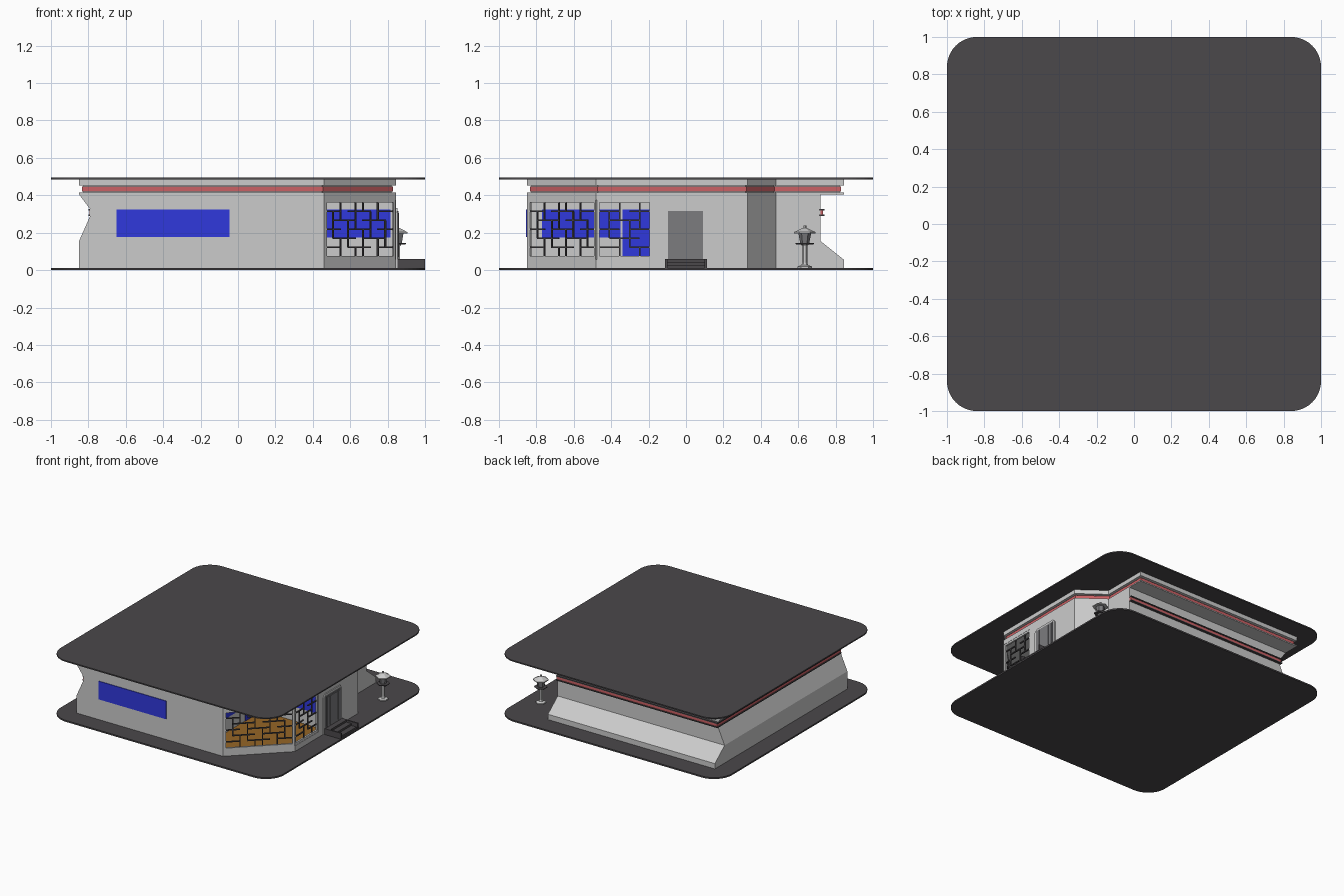
import bpy, bmesh, math
from mathutils import Matrix, Vector

if "Cube" in bpy.data.objects:
    bpy.data.objects.remove(bpy.data.objects["Cube"])


def material(name, r, g, b):
    m = bpy.data.materials.new(name)
    m.diffuse_color = (r, g, b, 1)
    m.use_nodes = True
    m.node_tree.nodes["Principled BSDF"].inputs["Base Color"].default_value = m.diffuse_color
    return m


DARK = material("dark_slate", 0.07, 0.065, 0.07)
RED = material("red_trim", 0.6, 0.12, 0.13)
BLUE = material("blue_glass", 0.03, 0.04, 0.72)
WOOD = material("wood_floor", 0.3, 0.13, 0.02)
DOOR = material("door_grey", 0.2, 0.2, 0.21)


def finish(name, bm, mat=None, loc=(0, 0, 0), rot=0):
    bmesh.ops.recalc_face_normals(bm, faces=bm.faces)
    me = bpy.data.meshes.new(name)
    bm.to_mesh(me)
    bm.free()
    ob = bpy.data.objects.new(name, me)
    bpy.context.collection.objects.link(ob)
    ob.location, ob.rotation_euler = loc, (0, 0, rot)
    if mat:
        me.materials.append(mat)
    return ob


def loft(name, rings, mat=None):
    """Closed solid through rings of (x, y, z) points."""
    bm = bmesh.new()
    vs = [[bm.verts.new(p) for p in r] for r in rings]
    n = len(rings[0])
    for a, b in zip(vs, vs[1:]):
        for i in range(n):
            j = (i + 1) % n
            if len({tuple(v.co) for v in (a[i], a[j], b[j], b[i])}) == 4:
                bm.faces.new((a[i], a[j], b[j], b[i]))
            else:
                bm.faces.new((a[i], a[j], b[j], b[i]))
    bm.faces.new(vs[0][::-1])
    bm.faces.new(vs[-1])
    bmesh.ops.remove_doubles(bm, verts=bm.verts, dist=1e-5)
    return finish(name, bm, mat)


def prism(name, pts, z0, z1, mat=None):
    return loft(name, [[(x, y, z) for x, y in pts] for z in (z0, z1)], mat)


def boxes(name, spans, mat=None, loc=(0, 0, 0), rot=0):
    """Boxes given as (x0, x1, y0, y1, z0, z1), joined in one object."""
    bm = bmesh.new()
    for x0, x1, y0, y1, z0, z1 in spans:
        m = (Matrix.Translation(((x0 + x1) / 2, (y0 + y1) / 2, (z0 + z1) / 2))
             @ Matrix.Diagonal((x1 - x0, y1 - y0, z1 - z0, 1)))
        bmesh.ops.create_cube(bm, size=1, matrix=m)
    return finish(name, bm, mat, loc, rot)


def inset(pts, d):
    """Move a counter-clockwise outline inward by d."""
    out = []
    for i, p in enumerate(pts):
        p = Vector(p)
        e1 = (p - Vector(pts[i - 1])).normalized()
        e2 = (Vector(pts[(i + 1) % len(pts)]) - p).normalized()
        n1, n2 = Vector((-e1.y, e1.x)), Vector((-e2.y, e2.x))
        out.append(tuple(p + (n1 + n2) * d / (1 + n1.dot(n2))))
    return out


# ground slab and flat roof, both rounded squares
R = 0.16
rounded = []
for k in range(4):
    a0 = k * math.pi / 2
    cx, cy = [(1, 1), (-1, 1), (-1, -1), (1, -1)][k]
    for s in range(11):
        a = a0 + s * math.pi / 20
        rounded.append((cx * (1 - R) + R * math.cos(a), cy * (1 - R) + R * math.sin(a)))
prism("ground_slab", rounded, 0, 0.012, DARK)
prism("roof_slab", rounded, 0.485, 0.495, DARK)


# house body: left and back walls change with height
def outline(left=-0.85, back=0.845):
    return [(left, -0.85), (0.46, -0.85), (0.845, -0.48), (0.845, 0.33),
            (0.645, 0.48), (0.645, back), (left, back)]


levels = [(0.01, -0.85, 0.845), (0.055, -0.85, 0.845), (0.155, -0.85, 0.72),
          (0.29, -0.79, 0.72), (0.325, -0.79, 0.72), (0.405, -0.85, 0.72),
          (0.4051, -0.85, 0.845), (0.415, -0.85, 0.845)]
body = loft("house_walls", [[(x, y, z) for x, y in outline(l, b)] for z, l, b in levels])

# carve the glazed corner room
room = [(0.30, -0.835), (0.48, -0.835), (0.60, -0.95), (1.0, -0.56), (1.0, -0.18),
        (0.825, -0.18), (0.825, -0.13), (0.30, -0.13)]
cutter = prism("room_cutter", room, 0.056, 0.375)
cutter.hide_render = True
mod = body.modifiers.new("room", "BOOLEAN")
mod.operation, mod.solver, mod.object = "DIFFERENCE", "EXACT", cutter
bpy.context.view_layer.objects.active = body
bpy.ops.object.modifier_apply(modifier="room")
bpy.data.objects.remove(cutter)

# neck, red band and cornice under the roof
full = outline()
prism("neck", inset(full, 0.025), 0.41, 0.455)
prism("red_band", inset(full, 0.015), 0.42, 0.446, RED)
prism("cornice", full, 0.452, 0.487)

# rail in the recess of the back and left walls
for name, z0, z1, d, mat in (("rail_lower", 0.288, 0.296, 0.02, DARK),
                             ("rail_red", 0.296, 0.32, 0.013, RED),
                             ("rail_upper", 0.32, 0.328, 0.02, DARK)):
    boxes(name, [(-0.78 - d, 0.645, 0.71, 0.72 + d, z0, z1),
                 (-0.78 - d, -0.78, -0.849, 0.72, z0, z1)], mat)

# room interior: wood floor, blue inner windows and door
prism("room_floor", [(0.301, -0.834), (0.465, -0.834), (0.835, -0.475),
                     (0.835, -0.181), (0.824, -0.131), (0.301, -0.131)], 0.055, 0.06, WOOD)
boxes("inner_windows", [(0.3, 0.304, -0.77, -0.35, 0.175, 0.325),
                        (0.3, 0.304, -0.34, -0.19, 0.06, 0.325),
                        (0.40, 0.815, -0.134, -0.13, 0.175, 0.325)], BLUE)

# long front window
boxes("front_window", [(-0.65, -0.045, -0.855, -0.845, 0.178, 0.325)], BLUE)


# lattice windows, built along local x from a wall corner
def lattice(name, start, end, cols):
    length = math.dist(start, end)
    rot = math.atan2(end[1] - start[1], end[0] - start[0])
    loc = (start[0], start[1], 0)
    z0, z1, t = 0.056, 0.375, 0.014
    boxes(name + "_frame", [(0, t, 0, t, z0, z1), (length - t, length, 0, t, z0, z1),
                            (t, length - t, 0, t, z0, z0 + 0.02),
                            (t, length - t, 0, t, z1 - t, z1)], None, loc, rot)
    lo, hi, rows, h = z0 + 0.02, z1 - t, 6, 0.004
    dx, dz = (length - 2 * t) / cols, (hi - lo) / rows
    bars = []
    for i in range(cols):
        for j in range(rows):
            x, z = t + i * dx, lo + j * dz
            if j and (i + 2 * j) % 4 != 0:
                bars.append((x, x + dx, 0.002, 0.012, z - h, z + h))
            if i and (3 * i + j) % 5 < 3:
                bars.append((x - h, x + h, 0.003, 0.011, z, z + dz))
    boxes(name + "_bars", bars, DARK, loc, rot)


lattice("corner_lattice", (0.463, -0.847), (0.842, -0.483), 9)
lattice("side_lattice", (0.843, -0.477), (0.843, -0.18), 5)


# entrance door: surround with clipped top corners, leaf panels
def side_panel(name, yz, x0, x1, mat=None):
    loft(name, [[(x, y, z) for y, z in yz] for x in (x0, x1)], mat)


side_panel("door_surround", [(-0.118, 0.012), (0.112, 0.012), (0.112, 0.31), (0.09, 0.333),
                             (-0.096, 0.333), (-0.118, 0.31)], 0.84, 0.853)
boxes("door", [(0.85, 0.858, -0.097, 0.091, 0.06, 0.315)], DOOR)
boxes("door_panels", [(0.857, 0.862, -0.088, -0.055, 0.07, 0.305),
                      (0.857, 0.862, -0.048, 0.048, 0.07, 0.305),
                      (0.857, 0.862, 0.055, 0.082, 0.07, 0.305)], DOOR)

# entrance steps with side cheeks
steps = [(0.84, 0.9 + 0.045 * k, -0.1, 0.1, 0.01, 0.06 - 0.016 * k) for k in range(3)]
steps += [(0.84, 1.0, s * 0.106 - 0.006, s * 0.106 + 0.006, 0.01, 0.06) for s in (-1, 1)]
boxes("entrance_steps", steps, DARK)


# garden lantern: six-sided turned profiles
def turned(name, profile, mat=None):
    loft(name, [[(0.855 + r * math.cos(k * math.pi / 3 + math.pi / 6),
                  0.635 + r * math.sin(k * math.pi / 3 + math.pi / 6), z)
                 for k in range(6)] for r, z in profile], mat)


turned("lantern_post", [(0.038, 0.011), (0.038, 0.02), (0.018, 0.027), (0.014, 0.04),
                        (0.014, 0.128), (0.02, 0.136)])
turned("lantern_tray", [(0.046, 0.136), (0.05, 0.144)], DARK)
turned("lantern_box", [(0.024, 0.144), (0.034, 0.196)], DOOR)
turned("lantern_cap", [(0.058, 0.196), (0.058, 0.203), (0.022, 0.22), (0.008, 0.226),
                       (0.008, 0.238)])
